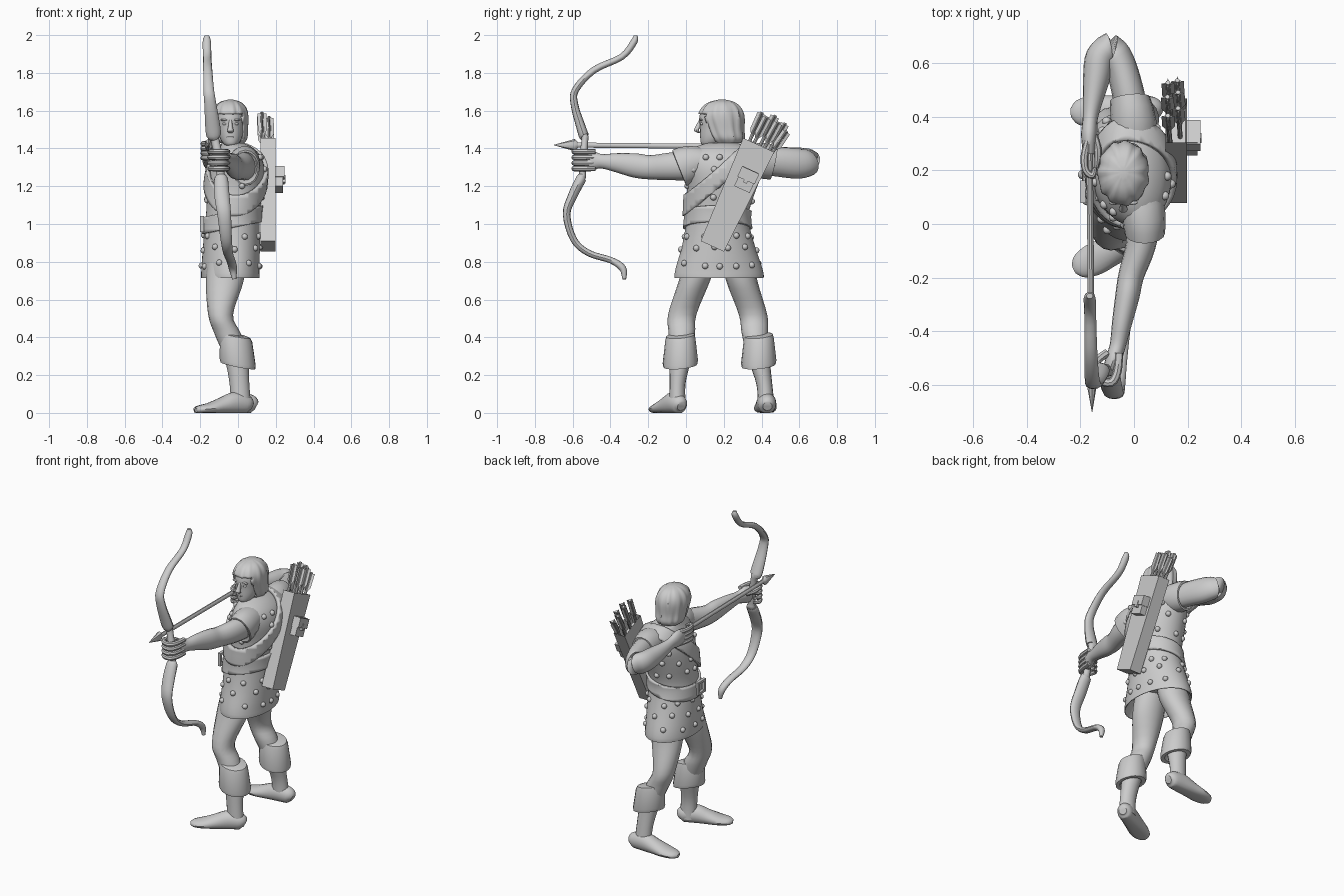
import bpy, bmesh, math, random
from mathutils import Vector, Matrix
from mathutils.bvhtree import BVHTree

random.seed(4)


def finish(bm, name, angle=40):
    bmesh.ops.recalc_face_normals(bm, faces=bm.faces)
    me = bpy.data.meshes.new(name)
    bm.to_mesh(me)
    bm.free()
    me.shade_smooth()
    me.set_sharp_from_angle(angle=math.radians(angle))
    ob = bpy.data.objects.new(name, me)
    bpy.context.collection.objects.link(ob)
    return ob


def spline(secs, steps):
    """Catmull-Rom interpolation of (x, y, z, radius_a, radius_b)."""
    out = []
    for i in range(len(secs) - 1):
        p = [secs[max(i - 1, 0)], secs[i], secs[i + 1], secs[min(i + 2, len(secs) - 1)]]
        for s in range(steps):
            t = s / steps
            out.append([0.5 * (2 * b + (c - a) * t + (2 * a - 5 * b + 4 * c - d) * t * t
                        + (3 * b - a - 3 * c + d) * t ** 3) for a, b, c, d in zip(*p)])
    return out + [list(secs[-1])]


def tube(name, secs, ref=(1, 0, 0), axis=None, n=16, steps=4, ripple=None, floor=False):
    """Elliptical loft: radius_a lies along ref, radius_b across it."""
    pts = spline(secs, steps)
    bm = bmesh.new()
    rings = []
    for i, p in enumerate(pts):
        c = Vector(p[:3])
        t = Vector(axis) if axis else Vector(pts[min(i + 1, len(pts) - 1)][:3]) - Vector(pts[max(i - 1, 0)][:3])
        t.normalize()
        u = Vector(ref) - t * t.dot(Vector(ref))
        u.normalize()
        v = t.cross(u)
        ring = []
        for k in range(n):
            a = 2 * math.pi * k / n
            f = ripple(a, c.z) if ripple else 1
            co = c + (u * math.cos(a) * p[3] + v * math.sin(a) * p[4]) * f
            if floor:
                co.z = max(co.z, 0)
            ring.append(bm.verts.new(co))
        rings.append(ring)
    for r, q in zip(rings, rings[1:]):
        for k in range(n):
            bm.faces.new((r[k], r[(k + 1) % n], q[(k + 1) % n], q[k]))
    bm.faces.new(rings[0][::-1])
    bm.faces.new(rings[-1])
    return finish(bm, name)


def box(name, loc, size, rot=(0, 0, 0), top=1.0, hollow=0):
    bm = bmesh.new()
    bmesh.ops.create_cube(bm, size=1)
    for v in bm.verts:
        if v.co.z > 0:
            v.co.y *= top
    bmesh.ops.scale(bm, vec=size, verts=bm.verts)
    if hollow:
        lid = max(bm.faces, key=lambda f: f.calc_center_median().z)
        bmesh.ops.inset_region(bm, faces=[lid], thickness=0.01)
        bmesh.ops.translate(bm, vec=(0, 0, -hollow), verts=lid.verts)
    ob = finish(bm, name)
    ob.location, ob.rotation_euler = loc, rot
    return ob


def ball(bm, co, scale):
    m = Matrix.Translation(co) @ Matrix.Diagonal((*scale, 1))
    bmesh.ops.create_icosphere(bm, subdivisions=2, radius=1, matrix=m)


# Tunic: hem, waist, chest and shoulders in one loft
tunic = tube("tunic", [
    (-.04, .175, .80, .11, .17), (-.04, .175, .715, .15, .232), (-.04, .175, .76, .153, .232),
    (-.035, .172, .88, .15, .195), (-.03, .167, 1.0, .145, .168), (-.025, .17, 1.08, .142, .168),
    (-.015, .19, 1.19, .15, .185), (-.005, .2, 1.29, .145, .212), (.0, .2, 1.36, .118, .205),
    (-.01, .195, 1.405, .085, .15), (-.03, .19, 1.43, .055, .075)],
    ref=(.99, .1, 0), axis=(0, 0, 1), n=36)


# Belt and shoulder strap: slices of the tunic surface, thickened
def band(name, co, no, width, thick):
    bm = bmesh.new()
    bm.from_mesh(tunic.data)
    no = Vector(no).normalized()
    for s in (1, -1):
        bmesh.ops.bisect_plane(bm, geom=bm.verts[:] + bm.edges[:] + bm.faces[:],
                               plane_co=Vector(co) + no * s * width / 2, plane_no=no * s, clear_outer=True)
    me = bpy.data.meshes.new(name)
    bm.to_mesh(me)
    bm.free()
    ob = bpy.data.objects.new(name, me)
    bpy.context.collection.objects.link(ob)
    mod = ob.modifiers.new("thickness", 'SOLIDIFY')
    mod.thickness, mod.offset = .016, 1
    mod.thickness = thick


band("belt", (-.02, .17, 1.025), (-.22, 0, 1), .085, .014)
band("shoulder_strap", (0, .2, 1.27), (0, -.66, .75), .08, .02)
bm = bmesh.new()
for a in range(4):
    horizontal = a % 2 == 0
    off = .035 * (1 if a < 2 else -1)
    m = Matrix.Translation((-.19, .12 + (0 if horizontal else off), 1.0 + (off if horizontal else 0)))
    bmesh.ops.create_cube(bm, size=1, matrix=m @ Matrix.Diagonal(
        (.02, .085 if horizontal else .014, .014 if horizontal else .07, 1)))
finish(bm, "belt_buckle")

# Studs scattered in staggered rows over the tunic
src = bmesh.new()
src.from_mesh(tunic.data)
tree = BVHTree.FromBMesh(src)
bm = bmesh.new()
for r, z in enumerate((.785, .87, .94, 1.13, 1.21, 1.29, 1.355)):
    for k in range(10):
        a = 2 * math.pi * (k + .5 * (r % 2) + random.uniform(-.15, .15)) / 10
        d = Vector((math.cos(a), math.sin(a), 0))
        hit = tree.ray_cast(Vector((-.02, .185, z + random.uniform(-.012, .012))) + d, -d)[0]
        if hit:
            ball(bm, hit, (.017, .017, .017))
src.free()
finish(bm, "tunic_studs")

# Sleeves
tube("front_sleeve", [(.02, .13, 1.34, .08, .07), (.035, .04, 1.325, .082, .095),
                      (.04, -.035, 1.297, .075, .102), (.04, -.03, 1.30, .06, .08)], axis=(0, -.93, -.37), steps=2)
tube("rear_sleeve", [(0, .28, 1.34, .08, .07), (0, .37, 1.34, .085, .092),
                     (-.015, .465, 1.325, .075, .092), (-.015, .455, 1.325, .06, .07)], axis=(-.1, .95, -.2), steps=2)

# Arms
tube("bow_arm", [(.04, .05, 1.31, .065, .08), (.025, -.08, 1.305, .056, .073), (-.01, -.19, 1.30, .048, .064),
                 (-.025, -.27, 1.31, .045, .064), (-.045, -.37, 1.325, .037, .05), (-.06, -.45, 1.332, .03, .038),
                 (-.075, -.5, 1.335, .03, .055), (-.09, -.54, 1.335, .025, .05)])
tube("draw_arm", [(0, .38, 1.335, .06, .07), (-.02, .48, 1.33, .06, .078), (-.05, .59, 1.32, .058, .08),
                  (-.085, .645, 1.325, .058, .072), (-.125, .62, 1.335, .056, .068), (-.14, .54, 1.345, .05, .062),
                  (-.155, .45, 1.365, .036, .045), (-.163, .39, 1.38, .028, .038),
                  (-.167, .33, 1.388, .03, .052), (-.167, .26, 1.39, .022, .045)])

# Fingers of both hands
for k in range(4):
    z = 1.383 - k * .03
    tube("grip_finger", [(-.055, -.48, z, .013, .015), (-.062, -.55, z, .015, .016), (-.085, -.59, z, .015, .016),
                         (-.13, -.58, z, .014, .015), (-.15, -.54, z, .012, .013), (-.13, -.51, z, .007, .007)],
         ref=(0, 0, 1), n=8, steps=3)
    z = 1.425 - k * .025
    tube("draw_finger", [(-.172, .31, z, .014, .014), (-.185, .25, z, .014, .014), (-.18, .2, z, .013, .013),
                         (-.155, .18, z, .012, .012), (-.145, .21, z, .007, .007)], ref=(0, 0, 1), n=8, steps=3)
tube("grip_thumb", [(-.1, -.48, 1.36, .016, .018), (-.14, -.51, 1.375, .016, .017), (-.155, -.55, 1.385, .008, .009)], n=8)
tube("draw_thumb", [(-.15, .33, 1.4, .016, .016), (-.135, .27, 1.4, .015, .015), (-.14, .21, 1.395, .007, .007)], n=8)

# Legs, cuffs and feet: front and rear differ in position along y
legs = {"front": ((.085, .045, -.02, -.022, -.03, -.045, -.045), (.045, -.035), (-.215, -.165)),
        "rear": ((.27, .295, .355, .365, .385, .415, .425), (.07, .43), (-.225, .415))}
for side, (ys, heel, toe) in legs.items():
    shape = ((-.06, .84, .095, .09), (-.07, .70, .1, .083), (-.092, .52, .066, .075), (-.055, .42, .07, .07),
             (-.01, .29, .062, .058), (.008, .15, .052, .042), (.015, .03, .055, .045))
    tube(side + "_leg", [(x, y, z, a, b) for (x, z, a, b), y in zip(shape, ys)], axis=(0, 0, -1))
    y = ys[4]
    tube(side + "_cuff", [(-.012, y, .415, .06, .055), (-.012, y, .41, .08, .075), (-.01, y, .39, .088, .08),
                          (-.002, y, .27, .098, .094), (0, y, .25, .094, .09), (0, y, .25, .07, .065),
                          (0, y, .3, .055, .05)], ref=(.98, .1, .15), axis=(-.2, .1, -1), n=18, steps=1)
    h, t = Vector((*heel, 0)), Vector((*toe, 0))
    foot = ((-.09, .035, .025, .025), (0, .045, .045, .05), (.25, .05, .052, .06), (.5, .037, .056, .045),
            (.75, .024, .06, .03), (.95, .018, .045, .021), (1.03, .014, .018, .012))
    tube(side + "_foot", [(*(h.lerp(t, f) + Vector((0, 0, z))), a, b) for f, z, a, b in foot],
         ref=(t - h).cross(Vector((0, 0, 1))), floor=True)

# Head and face
tube("neck", [(-.02, .2, 1.36, .065, .075), (-.035, .19, 1.42, .053, .06), (-.04, .19, 1.5, .05, .06)], axis=(0, 0, 1))
tube("face", [(-.037, .115, 1.412, .018, .02), (-.037, .13, 1.425, .04, .05), (-.038, .15, 1.46, .06, .075),
              (-.04, .168, 1.51, .073, .095), (-.04, .17, 1.56, .077, .1), (-.04, .175, 1.61, .068, .09),
              (-.04, .18, 1.635, .04, .05)], axis=(0, 0, 1), n=20)
tube("nose", [(-.04, .078, 1.55, .008, .01), (-.04, .064, 1.515, .012, .015), (-.04, .055, 1.494, .017, .013),
              (-.04, .075, 1.482, .01, .012)], axis=(0, 0, -1), n=10)
bm = bmesh.new()
for s in (-1, 1):
    ball(bm, (-.04 + s * .03, .083, 1.53), (.014, .008, .007))
    ball(bm, (-.04 + s * .032, .08, 1.551), (.023, .009, .006))
ball(bm, (-.039, .083, 1.459), (.022, .01, .007))
finish(bm, "facial_features")

# Hair: rippled bob with an opening for the face
hair = tube("hair", [(-.037, .22, 1.43, .07, .075), (-.037, .213, 1.455, .086, .095), (-.038, .2, 1.5, .09, .106),
                     (-.04, .188, 1.57, .095, .12), (-.04, .188, 1.615, .083, .104), (-.04, .19, 1.645, .055, .068),
                     (-.04, .192, 1.658, .015, .02)], axis=(0, 0, 1), n=60,
            ripple=lambda a, z: 1 + .03 * math.cos(11 * a + 14 * z) + .015 * math.cos(17 * a - 9 * z))
bm = bmesh.new()
bm.from_mesh(hair.data)
gone = [f for f in bm.faces if f.calc_center_median().y < .15 and f.calc_center_median().z < 1.585
        and abs(f.calc_center_median().x + .04) < .068]
bmesh.ops.delete(bm, geom=gone, context='FACES')
bm.to_mesh(hair.data)
bm.free()
mod = hair.modifiers.new("thickness", 'SOLIDIFY')
mod.thickness, mod.offset = .014, -1

# Bow with recurved limbs, flat limbs swelling beside a thin grip
tube("bow", [(-.165, -.268, 1.998, .012, .01), (-.165, -.275, 1.965, .022, .018), (-.163, -.34, 1.885, .022, .017),
             (-.16, -.487, 1.815, .024, .018), (-.155, -.585, 1.71, .028, .019), (-.146, -.59, 1.63, .032, .02),
             (-.133, -.555, 1.51, .04, .025), (-.128, -.54, 1.465, .037, .026), (-.122, -.535, 1.45, .022, .018),
             (-.1, -.545, 1.34, .024, .022), (-.092, -.548, 1.255, .022, .018), (-.09, -.555, 1.24, .036, .027),
             (-.085, -.6, 1.15, .04, .025), (-.073, -.632, 1.05, .036, .02), (-.062, -.593, .915, .03, .018),
             (-.052, -.513, .845, .026, .017), (-.038, -.397, .808, .024, .017), (-.027, -.335, .765, .022, .019),
             (-.02, -.327, .708, .011, .01)], n=12)

# Nocked arrow
tube("arrow_shaft", [(-.157, -.6, 1.418, .012, .014), (-.165, .27, 1.41, .012, .014)], n=10, steps=1)
tube("arrow_head", [(-.156, -.7, 1.418, .001, .001), (-.157, -.59, 1.418, .02, .032),
                    (-.157, -.57, 1.418, .011, .012)], n=8, steps=1)

# Quiver on the back with a small pouch
mid, tilt = Vector((.158, .262, 1.15)), (-.43, 0, 0)
box("quiver", mid, (.08, .135, .59), tilt, top=1.34, hollow=.08)
box("quiver_pouch", (.212, .32, 1.235), (.05, .09, .115), tilt)
box("pouch_flap", (.222, .33, 1.258), (.05, .1, .06), tilt)
box("pouch_clasp", (.244, .32, 1.236), (.014, .022, .04), tilt)

# Spare arrows fanned in the quiver
along, across = Vector((0, .417, .909)), Vector((0, .909, -.417))
for dx, foot, tip, top in ((-.02, -.05, -.055, .46), (.018, -.035, -.02, .45), (-.022, 0, .015, .475),
                           (.018, .02, .045, .45), (-.02, .045, .08, .46), (.015, .05, .105, .425)):
    a = mid + along * .1 + across * foot + Vector((dx, 0, 0))
    b = mid + along * top + across * tip + Vector((dx - .012, 0, 0))
    tube("spare_shaft", [(*a, .009, .009), (*b, .009, .009)], n=8, steps=1)
    for ra, rb in ((.024, .005), (.005, .024)):
        tube("spare_fletching", [(*a.lerp(b, .62), .005, .005), (*a.lerp(b, .72), ra, rb),
                                 (*a.lerp(b, .98), ra, rb)], n=4, steps=1)
